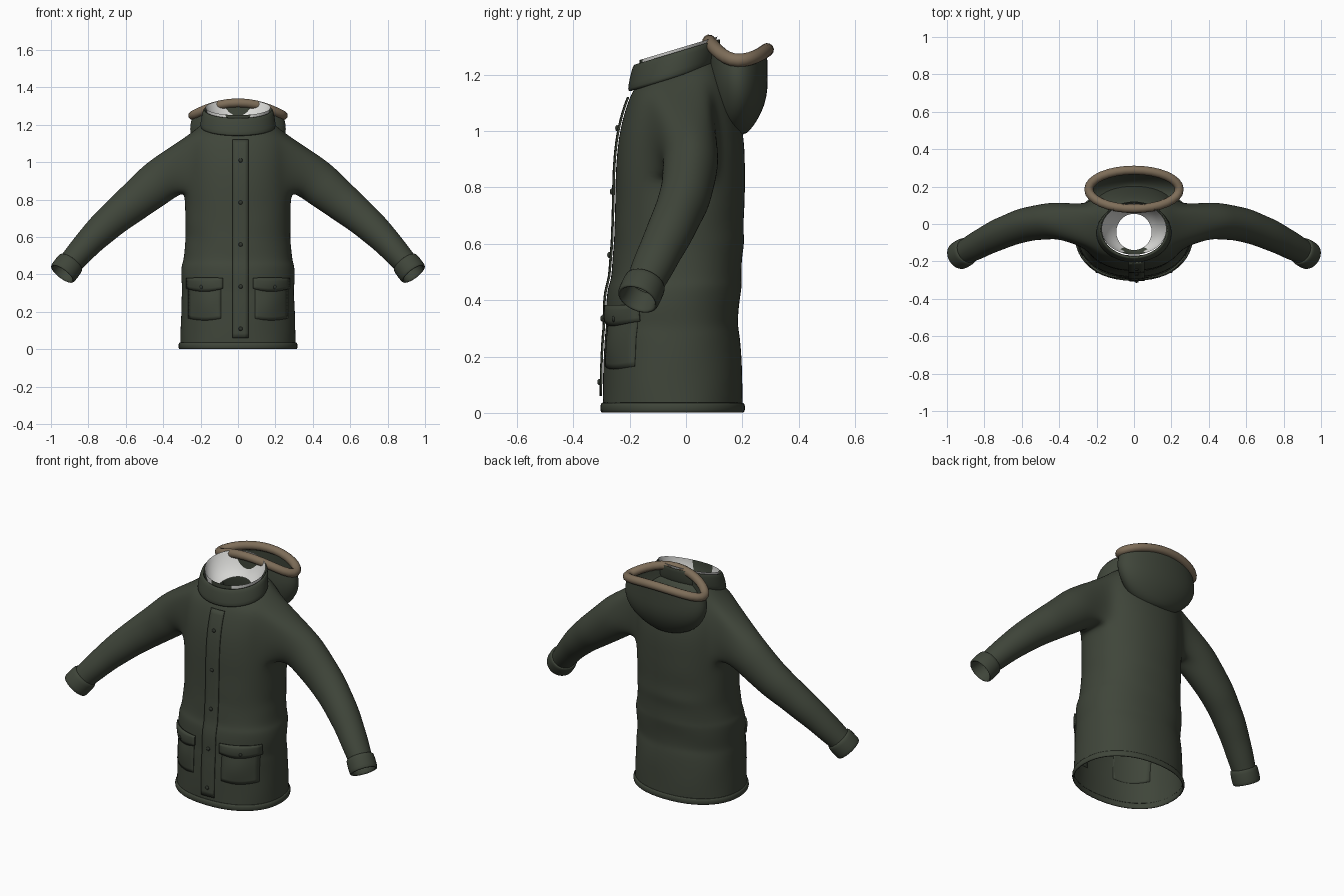
import bpy, bmesh, math
from mathutils import Vector
from mathutils.bvhtree import BVHTree

if "Cube" in bpy.data.objects:
    bpy.data.objects.remove(bpy.data.objects["Cube"])

def material(name, rgb):
    m = bpy.data.materials.new(name)
    m.diffuse_color = (*rgb, 1)
    m.use_nodes = True
    m.node_tree.nodes["Principled BSDF"].inputs["Base Color"].default_value = m.diffuse_color
    return m

GREEN = material("dark green cloth", (0.050, 0.060, 0.042))
FUR = material("tan fur", (0.21, 0.155, 0.10))
LINING = material("light lining", (0.72, 0.72, 0.70))
BUTTON = material("dark button", (0.030, 0.036, 0.027))

def finish(name, bm, mats, levels=1, thickness=0):
    bmesh.ops.recalc_face_normals(bm, faces=bm.faces[:])
    me = bpy.data.meshes.new(name)
    bm.to_mesh(me)
    bm.free()
    for p in me.polygons:
        p.use_smooth = True
    for m in mats:
        me.materials.append(m)
    ob = bpy.data.objects.new(name, me)
    bpy.context.collection.objects.link(ob)
    if thickness:
        mod = ob.modifiers.new("thickness", 'SOLIDIFY')
        mod.thickness = thickness
        mod.offset = 0
    if levels:
        mod = ob.modifiers.new("smooth", 'SUBSURF')
        mod.levels = mod.render_levels = levels
    return ob

def bridge(bm, a, b):
    n = len(a)
    return [bm.faces.new((a[i], a[(i + 1) % n], b[(i + 1) % n], b[i])) for i in range(n)]

def loft(name, rings, mats, closed=False, cap=False, levels=1, rule=None):
    bm = bmesh.new()
    vr = [[bm.verts.new(p) for p in r] for r in rings]
    for a, b in zip(vr, vr[1:]):
        bridge(bm, a, b)
    if closed:
        bridge(bm, vr[-1], vr[0])
    if cap:
        bm.faces.new(vr[-1])
    if rule:
        for f in bm.faces:
            f.material_index = rule(f.calc_center_median())
    return finish(name, bm, mats, levels)

def power(v, p):
    return math.copysign(abs(v) ** p, v)

def oval(z, hx, yf, yb, tilt=0, n=24, p=0.9, ripple=0):
    """Horizontal ring between yf and yb; tilt raises z with y."""
    cy, hy = (yf + yb) / 2, (yb - yf) / 2
    pts = []
    for k in range(n):
        a = 2 * math.pi * k / n
        g = 1 + ripple * math.sin(5 * a + 40 * z)
        y = cy + g * hy * power(math.sin(a), p)
        pts.append(Vector((g * hx * power(math.cos(a), p), y, z + tilt * (y + 0.03))))
    return pts

# --- Torso: stacked rings (z, half width, front y, back y, tilt)
ROWS = [(0.01, .312, -.298, .203, 0), (0.10, .310, -.297, .203, 0), (0.20, .306, -.294, .200, 0),
        (0.28, .304, -.290, .192, 0), (0.31, .300, -.286, .184, 0), (0.38, .307, -.286, .190, 0),
        (0.45, .305, -.280, .200, 0), (0.47, .294, -.268, .198, 0), (0.55, .286, -.262, .200, 0),
        (0.60, .282, -.258, .210, 0), (0.66, .284, -.256, .204, 0), (0.75, .284, -.253, .211, 0),
        (0.84, .287, -.252, .211, 0), (0.92, .287, -.247, .211, 0), (1.00, .287, -.237, .204, 0),
        (1.08, .284, -.216, .185, 0), (1.145, .262, -.197, .160, .10),
        (1.19, .205, -.182, .130, .25), (1.205, .175, -.170, .11, .30)]
LOW, HIGH = 12, 16          # armhole rows

# --- Sleeve: centre, radius across, radius up
SLEEVE = [(.40, .020, .915, .100, .124), (.47, .013, .857, .099, .116), (.54, .005, .80, .093, .107),
          (.60, -.008, .752, .093, .101), (.66, -.03, .703, .086, .093), (.73, -.058, .64, .086, .087),
          (.79, -.088, .58, .078, .078), (.84, -.115, .525, .077, .073), (.895, -.145, .462, .068, .066)]

def sleeve_ring(c, t, ru, rv, s, n=16):
    t = Vector(t).normalized()
    u = Vector((0, 1, 0))
    u = (u - t * u.dot(t)).normalized()
    v = t.cross(u)
    if v.z < 0:
        v = -v
    pts = []
    for j in range(n):
        a = math.radians(-135 + 360 * j / n)
        p = Vector(c) + u * (ru * math.cos(a)) + v * (rv * math.sin(a))
        pts.append(Vector((p.x * s, p.y, p.z)))
    return pts

bm = bmesh.new()
grid = [[bm.verts.new(p) for p in oval(*r, ripple=.006 if r[0] < .8 else 0)] for r in ROWS]
for r in range(len(ROWS) - 1):
    for k in range(24):
        if LOW <= r < HIGH and (k + 2) % 12 < 4:
            continue            # leave the armholes open
        n = (k + 1) % 24
        bm.faces.new((grid[r][k], grid[r][n], grid[r + 1][n], grid[r + 1][k]))
for s in (1, -1):
    def col(k):
        return (k if s > 0 else 12 - k) % 24
    loop = [grid[LOW][col(k)] for k in range(-2, 2)] + [grid[r][col(2)] for r in range(LOW, HIGH)]
    loop += [grid[HIGH][col(k)] for k in range(2, -2, -1)] + [grid[r][col(-2)] for r in range(HIGH, LOW, -1)]
    for i, (x, y, z, ru, rv) in enumerate(SLEEVE):
        a = Vector(SLEEVE[max(i - 1, 0)][:3])
        b = Vector(SLEEVE[min(i + 1, len(SLEEVE) - 1)][:3])
        ring = [bm.verts.new(p) for p in sleeve_ring((x, y, z), b - a, ru, rv, s)]
        bridge(bm, loop, ring)
        loop = ring
body = finish("coat_body", bm, [GREEN], 2)

# --- Cuffs: rolled bands at the sleeve ends
for s, side in ((1, "left"), (-1, "right")):
    a, b = Vector((.892, -.143, .466)), Vector((.940, -.172, .402))
    rings = [sleeve_ring(a.lerp(b, f), b - a, r, r, s)
             for f, r in ((0, .064), (0, .074), (.15, .079), (.85, .079), (1, .076), (1, .066), (.8, .062), (0, .060))]
    loft("cuff_" + side, rings, [GREEN], closed=True)

# --- Hem band
loft("hem", [oval(z, .308 + d, -.293 - d, .198 + d) for z, d in
             ((.002, 0), (0, .010), (.010, .014), (.026, .014), (.037, .009), (.037, 0))], [GREEN], closed=True)

# --- Collar with a light neck lining inside
def neck(z, rx, yf, yb, tilt=.30):
    return oval(z, rx, yf, yb, tilt, 32, 1)

loft("collar", [neck(1.188, .185, -.19, .09), neck(1.192, .202, -.206, .105), neck(1.21, .203, -.207, .115),
                neck(1.27, .192, -.193, .122), neck(1.284, .184, -.184, .121), neck(1.28, .174, -.174, .112),
                neck(1.22, .170, -.168, .10)], [GREEN], closed=True)
loft("neck_lining", [neck(1.292, .175, -.165, .112), neck(1.26, .165, -.166, .10),
                     neck(1.21, .135, -.156, .08), neck(1.18, .095, -.140, .055)],
     [LINING, GREEN], rule=lambda c: 1 if c.y < -.125 and abs(c.x) < .06 else 0)

# --- Hood hanging behind, with a fur rim
def rim(n=32):
    pts = []
    for k in range(n):
        a = 2 * math.pi * k / n
        q = math.sin(a)
        z = 1.25 + (.038 * q * q if q > 0 else .068 * q * q)
        pts.append(Vector((.242 * math.cos(a), .185 + .103 * q, z)))
    return pts

def bowl(z, rx, yf, yb, tilt=0):
    return oval(z, rx, yf, yb, tilt, 32, 1)

loft("hood", [rim(), bowl(1.205, .258, .075, .290), bowl(1.15, .258, .08, .291), bowl(1.09, .232, .09, .280),
              bowl(1.035, .180, .10, .252), bowl(1.0, .115, .12, .226), bowl(.985, .05, .15, .205)],
     [GREEN], cap=True)
cu = bpy.data.curves.new("fur_rim", 'CURVE')
cu.dimensions = '3D'
cu.bevel_depth = .024
cu.bevel_resolution = 4
sp = cu.splines.new('POLY')
sp.points.add(31)
for i, p in enumerate(rim()):
    sp.points[i].co = (*p, 1)
sp.use_cyclic_u = True
sp.use_smooth = True
cu.materials.append(FUR)
bpy.context.collection.objects.link(bpy.data.objects.new("fur_rim", cu))

# --- Front details are laid onto the body surface
bpy.context.view_layer.update()
tree = BVHTree.FromObject(body, bpy.context.evaluated_depsgraph_get())

def front(x, z):
    hit = tree.ray_cast(Vector((x, -1, z)), Vector((0, 1, 0)))[0]
    return hit.y if hit else -.2

def patch(name, x0, x1, z0, z1, lift, nx, nz, thick, bulge=0, droop=0):
    bm = bmesh.new()
    g = []
    for j in range(nz + 1):
        row = []
        for i in range(nx + 1):
            u, v = i / nx, j / nz
            x, z = x0 + (x1 - x0) * u, z0 + (z1 - z0) * v
            z -= droop * math.sin(math.pi * u) * (1 - v)
            puff = bulge * math.sin(math.pi * u) * math.sin(math.pi * v)
            row.append(bm.verts.new((x, front(x, z) - lift - puff, z)))
        g.append(row)
    for j in range(nz):
        for i in range(nx):
            bm.faces.new((g[j][i], g[j][i + 1], g[j + 1][i + 1], g[j + 1][i]))
    return finish(name, bm, [GREEN], 0, thick)

def button(name, x, z, lift):
    bm = bmesh.new()
    bmesh.ops.create_uvsphere(bm, u_segments=12, v_segments=8, radius=.011)
    for v in bm.verts:
        v.co = Vector((x + v.co.x, front(x, z) - lift + v.co.y * .6, z + v.co.z))
    finish(name, bm, [BUTTON], 0)

patch("placket", -.028, .056, .06, 1.12, .009, 4, 40, .006)
for i, z in enumerate((1.01, .785, .56, .335, .11)):
    button("front_button_%d" % (i + 1), .014, z, .014)
for s, side in ((1, "left"), (-1, "right")):
    patch("pocket_" + side, s * .09, s * .265, .165, .35, .001, 10, 10, .004, .012, .01)
    patch("pocket_flap_" + side, s * .08, s * .275, .325, .382, .010, 10, 4, .008, .008, .016)
    button("pocket_button_" + side, s * .195, .333, .019)
